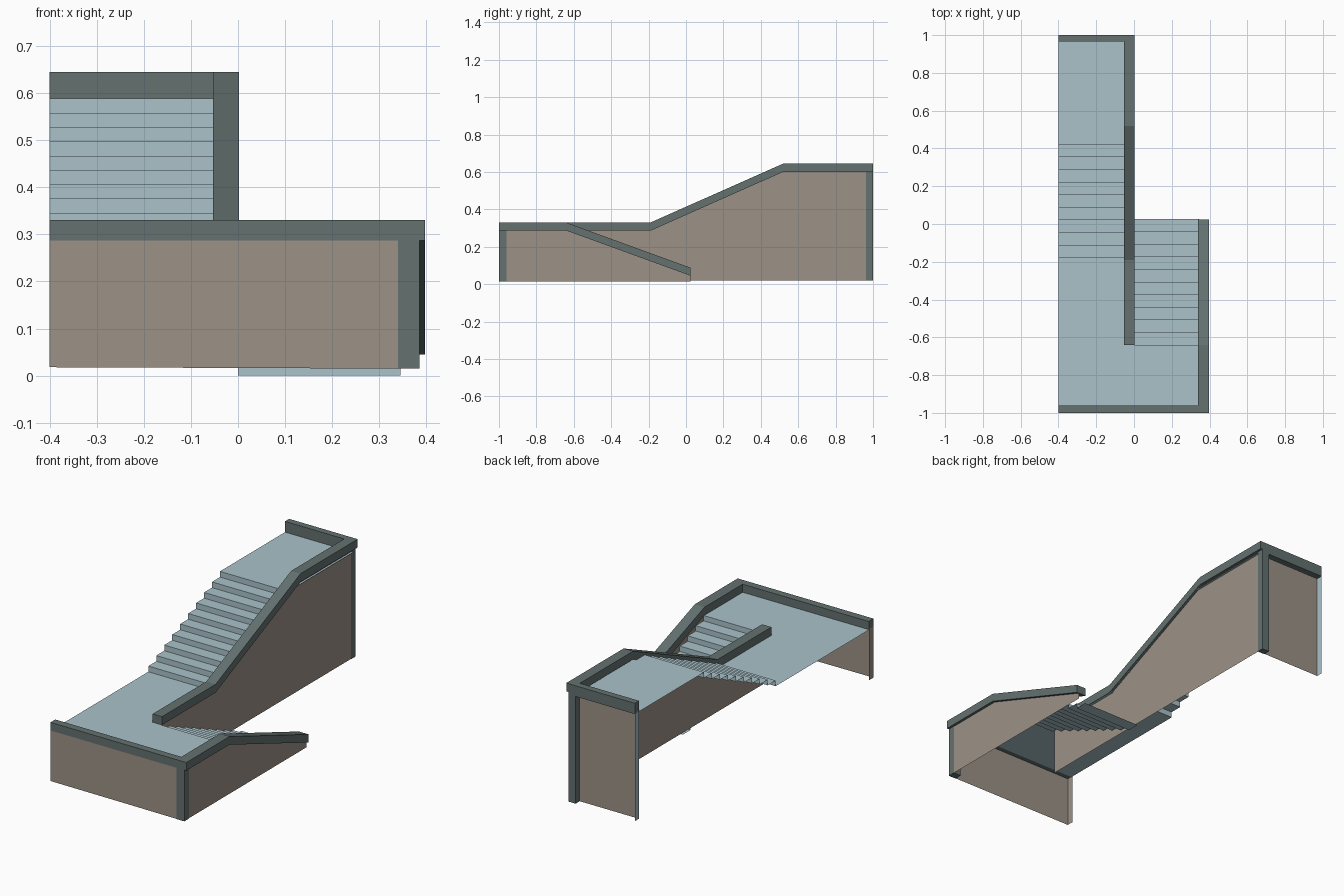
import bpy, bmesh

cube = bpy.data.objects.get("Cube")
if cube:
    bpy.data.objects.remove(cube, do_unlink=True)


def material(name, rgb):
    m = bpy.data.materials.new(name)
    m.use_nodes = True
    color = (*rgb, 1)
    m.diffuse_color = color
    bsdf = next(n for n in m.node_tree.nodes if n.type == 'BSDF_PRINCIPLED')
    bsdf.inputs["Base Color"].default_value = color
    bsdf.inputs["Roughness"].default_value = 0.8
    return m


blue = material("pale blue", (0.40, 0.54, 0.59))
slate = material("slate grey", (0.125, 0.165, 0.162))
brown = material("warm taupe", (0.335, 0.287, 0.245))


def finish(name, bm, mat):
    mesh = bpy.data.meshes.new(name)
    bm.to_mesh(mesh)
    bm.free()
    mesh.materials.append(mat)
    obj = bpy.data.objects.new(name, mesh)
    bpy.context.collection.objects.link(obj)
    return obj


def prism(name, profile, x0, x1, mat):
    """Solid: a (y, z) outline extruded along x."""
    bm = bmesh.new()
    face = bm.faces.new([bm.verts.new((x0, y, z)) for y, z in profile])
    new = bmesh.ops.extrude_face_region(bm, geom=[face])["geom"]
    verts = [v for v in new if isinstance(v, bmesh.types.BMVert)]
    bmesh.ops.translate(bm, verts=verts, vec=(x1 - x0, 0, 0))
    bmesh.ops.recalc_face_normals(bm, faces=bm.faces)
    return finish(name, bm, mat)


def box(name, x0, x1, y0, y1, z0, z1, mat):
    return prism(name, [(y0, z0), (y1, z0), (y1, z1), (y0, z1)], x0, x1, mat)


def sheet(name, corners, mat):
    """Thin panel without thickness."""
    bm = bmesh.new()
    bm.faces.new([bm.verts.new(c) for c in corners])
    return finish(name, bm, mat)


def ribbon(name, path, x0, x1, mat):
    """Folded sheet: a (y, z) path swept along x."""
    bm = bmesh.new()
    rows = [[bm.verts.new((x, y, z)) for x in (x0, x1)] for y, z in path]
    for a, b in zip(rows, rows[1:]):
        bm.faces.new((a[0], a[1], b[1], b[0]))
    return finish(name, bm, mat)


def steps(y, z, count, run, rise):
    """Zigzag path: riser then tread, repeated."""
    path = [(y, z)]
    for i in range(count):
        z += rise
        path.append((y, z))
        y += run
        path.append((y, z))
    return path


def thick(line, drop):
    """Close a top line into a band of the given height."""
    return line + [(y, z - drop) for y, z in reversed(line)]


LOW, HIGH, RUN = 0.285, 0.588, 0.0667
TURN, FOOT = -0.64, -0.18

# Folded flights and landings
upper = [(-0.97, LOW)] + steps(FOOT, LOW, 10, RUN, (HIGH - LOW) / 10)
upper[-1] = (0.97, HIGH)
ribbon("upper_flight_and_landings", upper, -0.4, 0.0, blue)
lower = [(-0.97, LOW)] + steps(TURN, LOW, 10, RUN, -LOW / 10)
ribbon("lower_flight_and_landing", lower, 0.0, 0.345, blue)

# Handrails along the flights
inner_line = [(TURN, 0.33), (-0.19, 0.33), (0.52, 0.645), (1, 0.645)]
outer_line = [(-1, 0.33), (TURN, 0.33), (0.025, 0.088)]
prism("inner_handrail", thick(inner_line, 0.044), -0.053, 0.002, slate)
prism("outer_handrail", thick(outer_line, 0.043), 0.34, 0.397, slate)

# Handrails across the ends
box("front_handrail", -0.4, 0.34, -1, -0.96, 0.287, 0.33, slate)
box("back_handrail", -0.4, -0.053, 0.965, 1, 0.588, 0.645, slate)

# Side panels under the handrails
for name, line, x, base in (("inner_wall", inner_line, -0.012, 0.02),
                            ("outer_wall", outer_line, 0.383, 0.015)):
    top = [(y, z - 0.038) for y, z in line]
    outline = [(top[0][0], base), (top[-1][0], base)] + top[::-1]
    sheet(name, [(x, y, z) for y, z in outline], brown)

# End panels and their returns on the open side
sheet("front_wall", [(-0.4, -0.998, 0.018), (0.36, -0.998, 0.015),
                     (0.36, -0.998, 0.29), (-0.4, -0.998, 0.29)], brown)
sheet("front_wall_return", [(-0.4, -0.998, 0.018), (-0.4, -0.998, 0.29),
                            (-0.4, -0.96, 0.29), (-0.4, -0.96, 0.018)], brown)
sheet("back_wall", [(-0.03, 0.966, 0.02), (-0.4, 0.966, 0.02),
                    (-0.4, 0.966, 0.6), (-0.03, 0.966, 0.6)], brown)
sheet("back_wall_return", [(-0.4, 0.965, 0.02), (-0.4, 1, 0.02),
                           (-0.4, 1, 0.6), (-0.4, 0.965, 0.6)], blue)

# Corner posts
box("front_post", 0.34, 0.385, -1, -0.96, 0.015, 0.29, slate)
box("back_post", -0.053, -0.01, 0.963, 1, 0.02, 0.605, slate)
